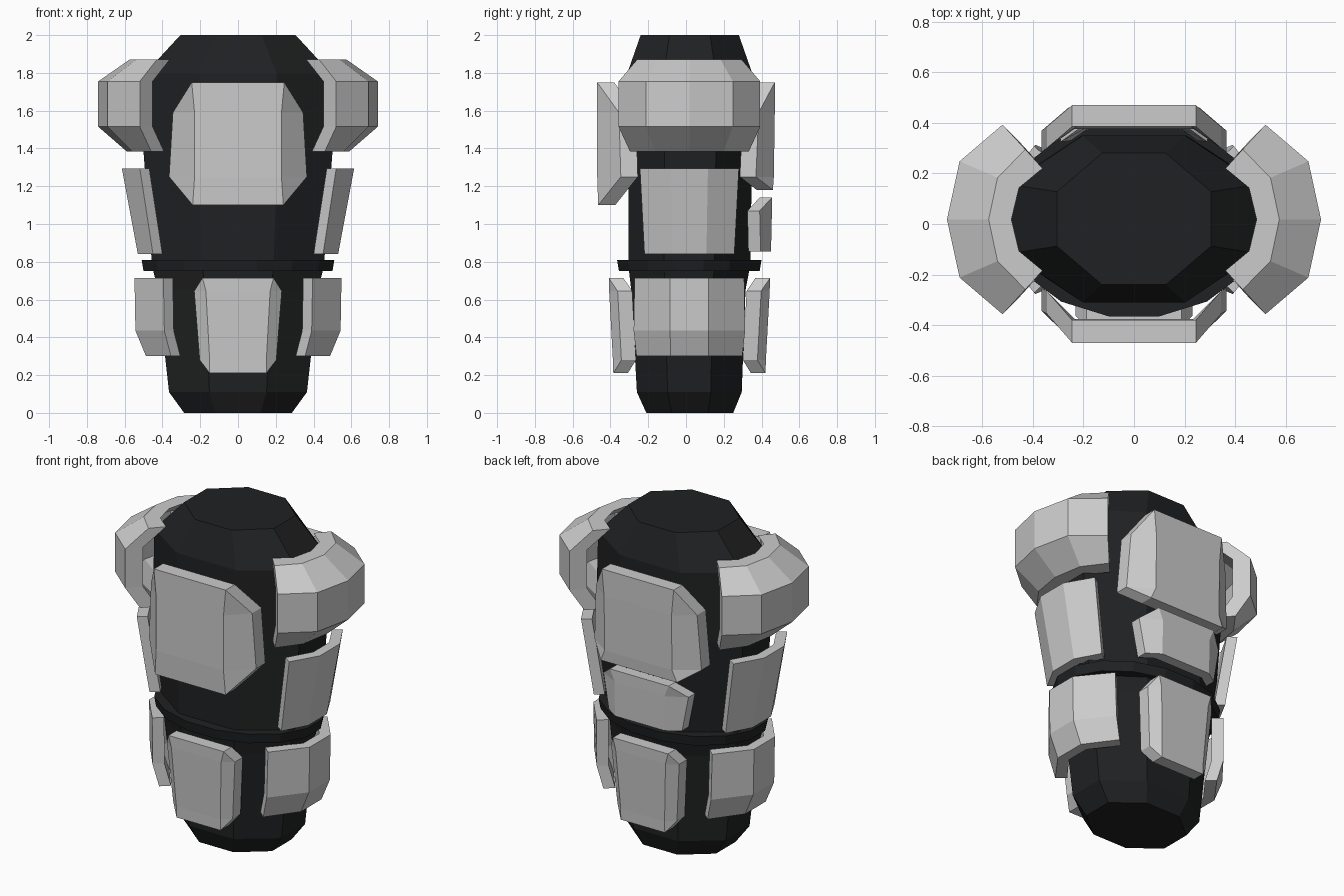
import bpy, bmesh, math

if "Cube" in bpy.data.objects:
    bpy.data.objects.remove(bpy.data.objects["Cube"])

CY = 0.018  # depth centre of the torso


def finish(name, bm, mat=None, mirror=False):
    bmesh.ops.remove_doubles(bm, verts=bm.verts[:], dist=1e-4)
    bmesh.ops.recalc_face_normals(bm, faces=bm.faces[:])
    me = bpy.data.meshes.new(name)
    bm.to_mesh(me)
    bm.free()
    ob = bpy.data.objects.new(name, me)
    bpy.context.collection.objects.link(ob)
    if mat:
        me.materials.append(mat)
    if mirror:
        ob.modifiers.new("Mirror", 'MIRROR')
    return ob


def loft(name, rings, sides, mat):
    """Stack of n-sided ovals; each ring is (z, half width, front y, back y)."""
    bm = bmesh.new()
    k = 1 / math.cos(math.pi / sides)
    loops = []
    for z, hx, y0, y1 in rings:
        loop = []
        for i in range(sides):
            a = (i + 0.5) * 2 * math.pi / sides
            loop.append(bm.verts.new((hx * k * math.cos(a),
                                      (y0 + y1) / 2 + (y1 - y0) / 2 * k * math.sin(a), z)))
        loops.append(loop)
    for a, b in zip(loops, loops[1:]):
        for i in range(sides):
            j = (i + 1) % sides
            bm.faces.new((a[i], a[j], b[j], b[i]))
    bm.faces.new(loops[0][::-1])
    bm.faces.new(loops[-1])
    return finish(name, bm, mat)


def shell(name, rows, inward, mirror=False):
    """Thick plate from rows (z, [(x, y)...]), thickened by one vector per column."""
    bm = bmesh.new()
    out = [[bm.verts.new((x, y, z)) for x, y in pts] for z, pts in rows]
    inn = [[bm.verts.new((x + d[0], y + d[1], z)) for (x, y), d in zip(pts, inward)]
           for z, pts in rows]
    n, m = len(rows), len(inward)

    def face(*vs):
        # cut corners share a position, so drop the repeated corner
        uniq = []
        for v in vs:
            if all((v.co - u.co).length > 1e-5 for u in uniq):
                uniq.append(v)
        if len(uniq) > 2:
            bm.faces.new(uniq)

    for g in (out, inn):
        for r in range(n - 1):
            for c in range(m - 1):
                face(g[r][c], g[r][c + 1], g[r + 1][c + 1], g[r + 1][c])
    for r in (0, n - 1):
        for c in range(m - 1):
            face(out[r][c], out[r][c + 1], inn[r][c + 1], inn[r][c])
    for c in (0, m - 1):
        for r in range(n - 1):
            face(out[r][c], out[r + 1][c], inn[r + 1][c], inn[r][c])
    return finish(name, bm, mirror=mirror)


def flat_plate(name, rows, t):
    """Front or back plate; rows are (z, inner x, outer x, inner y, outer y)."""
    grid = [(z, [(-xo, yo), (-xi, yi), (xi, yi), (xo, yo)]) for z, xi, xo, yi, yo in rows]
    return shell(name, grid, [(0, t)] * 4)


def side_plate(name, rows, half_inward):
    """Wrapped side plate; rows are (z, [(x, dy) from front end to middle])."""
    grid = []
    for z, half in rows:
        pts = [(x, CY - d) for x, d in half]
        pts += [(x, CY + d) for x, d in reversed(half) if d > 0]
        grid.append((z, pts))
    inward = list(half_inward)
    inward += [(x, -y) for (x, y), (_, d) in reversed(list(zip(half_inward, rows[0][1]))) if d > 0]
    return shell(name, grid, inward, mirror=True)


dark = bpy.data.materials.new("dark_suit")
dark.diffuse_color = (0.014, 0.015, 0.016, 1)
dark.use_nodes = True
dark.node_tree.nodes["Principled BSDF"].inputs["Base Color"].default_value = dark.diffuse_color

# Torso and belt
loft("torso", [(0, .285, -.21, .25), (.11, .365, -.26, .295), (.65, .425, -.29, .315),
               (.78, .455, -.305, .34), (1.38, .5, -.305, .35), (1.8, .49, -.31, .35),
               (2, .305, -.24, .28)], 8, dark)
loft("belt", [(.75, .50, -.355, .39), (.78, .505, -.36, .395), (.81, .51, -.365, .40)], 16, dark)

# Chest and back plates
flat_plate("chest_plate", [(1.75, .245, .245, -.47, -.47), (1.59, .23, .345, -.47, -.355),
                           (1.25, .23, .365, -.47, -.345), (1.1, .24, .24, -.465, -.465)], .09)
flat_plate("upper_back_plate", [(1.75, .245, .245, .47, .47), (1.59, .23, .345, .47, .385),
                                (1.25, .23, .365, .465, .37), (1.18, .26, .26, .46, .46)], -.085)
flat_plate("lower_back_plate", [(1.14, .2, .2, .455, .455), (1.07, .17, .29, .455, .39),
                                (.855, .17, .25, .45, .395)], -.065)

# Belly and rump plates
for name, s in (("belly_plate", -1), ("rump_plate", 1)):
    flat_plate(name, [(z, xi, xo, CY + s * a, CY + s * b) for z, xi, xo, a, b in (
        (.715, .188, .188, .427, .427), (.645, .17, .232, .425, .38),
        (.28, .15, .203, .405, .36), (.21, .15, .15, .403, .403))], -s * .077)

# Shoulder guards
side_plate("shoulder_guard", [
    (1.87, [(.43, .277), (.54, .165), (.575, 0)]),
    (1.755, [(.52, .375), (.69, .23), (.74, 0)]),
    (1.515, [(.52, .375), (.69, .23), (.74, 0)]),
    (1.385, [(.46, .315), (.56, .18), (.59, 0)])],
    [(-.068, .075), (-.085, .04), (-.09, 0)])

# Rib and hip guards
side_plate("rib_guard", [(1.295, [(.52, .262), (.615, .098)]), (.84, [(.45, .238), (.53, .09)])],
           [(-.05, .035), (-.06, .02)])
side_plate("hip_guard", [(.715, [(.395, .29), (.548, .102)]), (.435, [(.39, .295), (.543, .102)]),
                         (.3, [(.355, .28), (.487, .1)])],
           [(-.05, .045), (-.06, .025)])
